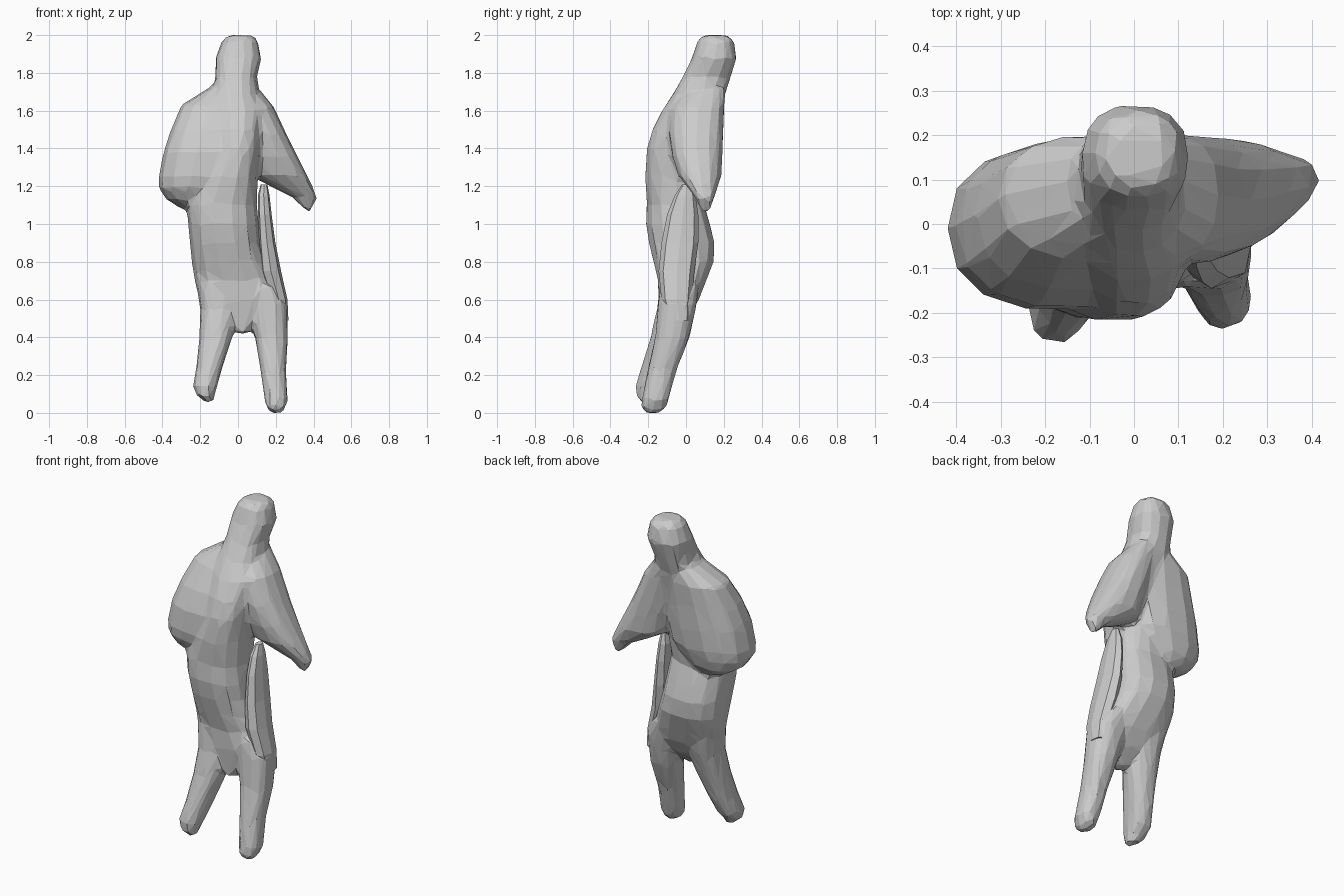
import bpy, bmesh, math


def add_loft(bm, rings, sides=14, power=0.85):
    """Closed loft through level rings given as (z, x0, x1, y0, y1), top to bottom."""
    loops = []
    for z, x0, x1, y0, y1 in rings:
        loop = []
        for i in range(sides):
            a = 2 * math.pi * i / sides
            c, s = math.cos(a), math.sin(a)
            x = (x0 + x1) / 2 + (x1 - x0) / 2 * math.copysign(abs(c) ** power, c)
            y = (y0 + y1) / 2 + (y1 - y0) / 2 * math.copysign(abs(s) ** power, s)
            loop.append(bm.verts.new((x, y, z)))
        loops.append(loop)
    for a, b in zip(loops, loops[1:]):
        for i in range(sides):
            j = (i + 1) % sides
            bm.faces.new((a[i], b[i], b[j], a[j]))
    bm.faces.new(loops[0])
    bm.faces.new(loops[-1][::-1])


def make_object(name, lofts, sides=14):
    bm = bmesh.new()
    for rings in lofts:
        add_loft(bm, rings, sides)
    bmesh.ops.recalc_face_normals(bm, faces=bm.faces)
    mesh = bpy.data.meshes.new(name)
    bm.to_mesh(mesh)
    bm.free()
    obj = bpy.data.objects.new(name, mesh)
    bpy.context.collection.objects.link(obj)
    return obj


# Head, neck, chest, belly and hips
trunk = [
    (2.00, -0.05, 0.08, 0.09, 0.22), (1.97, -0.085, 0.105, 0.06, 0.255),
    (1.88, -0.12, 0.125, 0.03, 0.27), (1.78, -0.12, 0.10, -0.02, 0.24),
    (1.69, -0.14, 0.11, -0.07, 0.21), (1.60, -0.14, 0.14, -0.13, 0.19),
    (1.50, -0.13, 0.13, -0.18, 0.17), (1.40, -0.13, 0.12, -0.21, 0.15),
    (1.25, -0.20, 0.105, -0.22, 0.12), (1.10, -0.27, 0.10, -0.21, 0.10),
    (1.00, -0.265, 0.11, -0.215, 0.13), (0.90, -0.255, 0.12, -0.20, 0.155),
    (0.80, -0.245, 0.15, -0.175, 0.15), (0.70, -0.23, 0.19, -0.15, 0.11),
    (0.60, -0.205, 0.24, -0.15, 0.07), (0.51, -0.10, 0.14, -0.14, 0.02),
    (0.42, 0.00, 0.05, -0.13, -0.07),
]

# Heavy folded shoulder on one side, blending into the chest and back
big_shoulder = [
    (1.73, -0.14, 0.06, -0.01, 0.19), (1.63, -0.30, 0.09, -0.08, 0.20),
    (1.50, -0.355, 0.10, -0.15, 0.19), (1.38, -0.395, 0.09, -0.19, 0.185),
    (1.25, -0.42, 0.07, -0.195, 0.175), (1.19, -0.42, 0.02, -0.18, 0.16),
    (1.13, -0.38, -0.05, -0.14, 0.14), (1.08, -0.30, -0.10, -0.08, 0.10),
]

# Pointed upper arm stub on the other side
arm_stub = [
    (1.74, -0.04, 0.09, 0.03, 0.21), (1.62, -0.03, 0.19, -0.08, 0.205),
    (1.48, 0.00, 0.255, -0.09, 0.20), (1.36, 0.03, 0.315, -0.075, 0.195),
    (1.26, 0.06, 0.365, -0.045, 0.19), (1.20, 0.17, 0.395, 0.00, 0.17),
    (1.14, 0.29, 0.42, 0.05, 0.15), (1.07, 0.36, 0.39, 0.08, 0.13),
]

# Legs leaning forward to blunt stumps
leg_a = [
    (0.68, -0.22, -0.02, -0.14, 0.08), (0.55, -0.20, 0.00, -0.155, 0.05),
    (0.40, -0.205, -0.03, -0.19, 0.00), (0.25, -0.22, -0.08, -0.235, -0.05),
    (0.14, -0.24, -0.11, -0.27, -0.10), (0.09, -0.22, -0.125, -0.265, -0.15),
    (0.055, -0.17, -0.13, -0.24, -0.18),
]
leg_b = [
    (0.68, 0.04, 0.22, -0.14, 0.07), (0.58, 0.05, 0.265, -0.15, 0.06),
    (0.40, 0.09, 0.265, -0.165, 0.02), (0.22, 0.12, 0.255, -0.205, -0.05),
    (0.07, 0.14, 0.265, -0.235, -0.09), (0.025, 0.15, 0.25, -0.24, -0.11),
    (0.00, 0.18, 0.23, -0.21, -0.14),
]

# Fuse the parts into one faceted worn figure
figure = make_object("figure_body", [trunk, big_shoulder, arm_stub, leg_a, leg_b])
fuse = figure.modifiers.new("fuse", 'REMESH')
fuse.mode = 'VOXEL'
fuse.voxel_size = 0.016
soften = figure.modifiers.new("soften", 'SMOOTH')
soften.factor = 0.5
soften.iterations = 5
facet = figure.modifiers.new("facet", 'DECIMATE')
facet.ratio = 0.04

# Thin hanging forearm beside the hip
forearm = [
    (1.21, 0.12, 0.155, -0.02, 0.03), (1.15, 0.105, 0.167, -0.06, 0.05),
    (1.05, 0.105, 0.178, -0.10, 0.065), (0.90, 0.11, 0.198, -0.13, 0.065),
    (0.75, 0.12, 0.228, -0.145, 0.045), (0.60, 0.17, 0.262, -0.13, 0.03),
    (0.49, 0.20, 0.267, -0.09, 0.02),
]
make_object("forearm", [forearm], sides=8)
